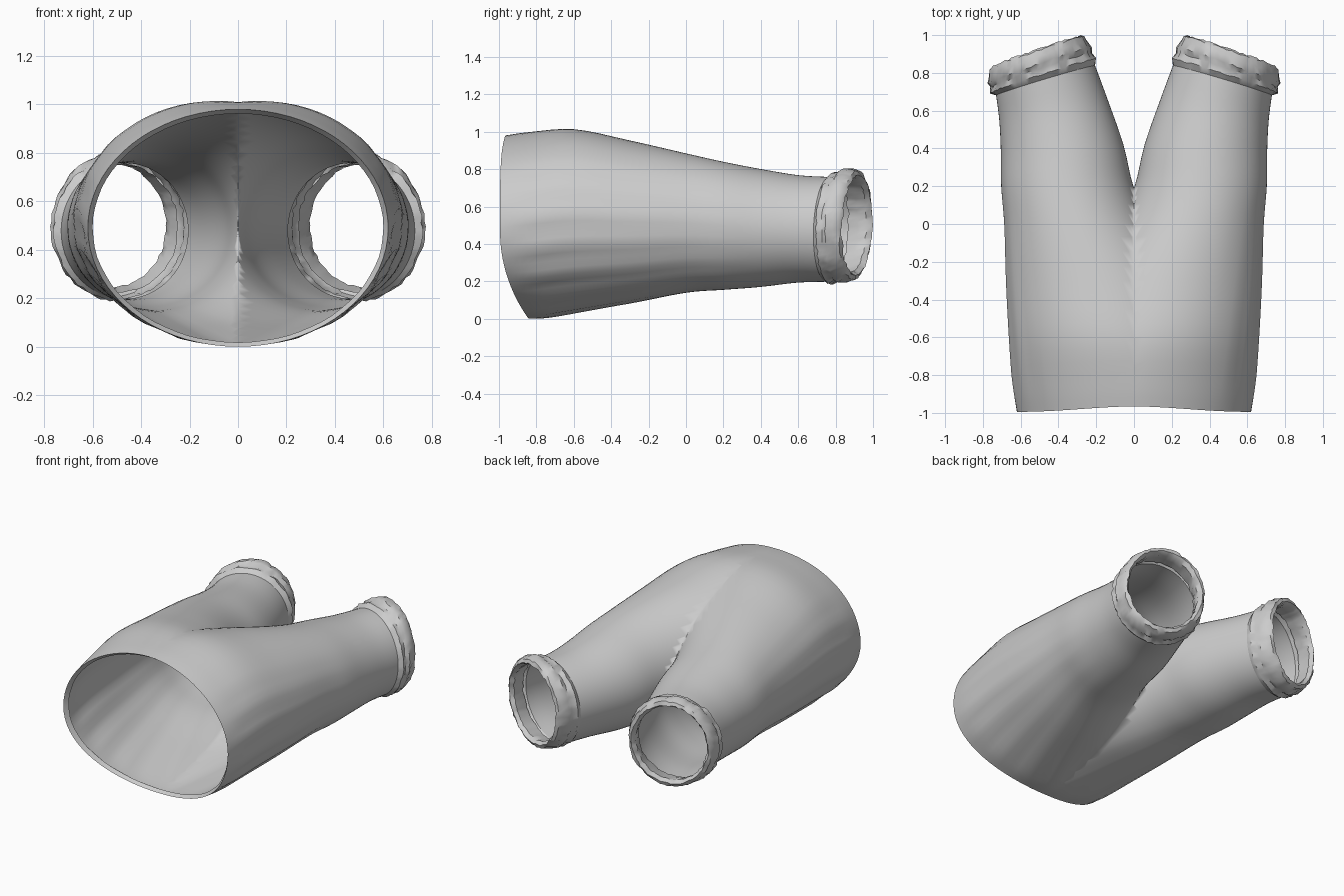
import bpy, bmesh, math, random
from mathutils import Vector

if "Cube" in bpy.data.objects:
    bpy.data.objects.remove(bpy.data.objects["Cube"])

random.seed(4)
N = 72      # points around each cross-section
SUB = 4     # in-between sections per station

# Leg tube stations: centre y, centre x, half width, centre z, half height, cuff tilt
BODY = [
    (-0.985, 0.00, 0.620, 0.490, 0.490, 0.0),
    (-0.85, 0.03, 0.610, 0.502, 0.496, 0.0),
    (-0.60, 0.10, 0.560, 0.525, 0.488, 0.0),
    (-0.30, 0.19, 0.487, 0.518, 0.435, 0.0),
    (0.00, 0.30, 0.387, 0.512, 0.372, 0.0),
    (0.20, 0.353, 0.350, 0.497, 0.342, 0.0),
    (0.40, 0.380, 0.325, 0.485, 0.315, 0.05),
    (0.60, 0.425, 0.288, 0.480, 0.287, 0.18),
    (0.76, 0.468, 0.262, 0.478, 0.280, 0.30),
]
# Bunched cuff: steps out, ripples, then turns back inside
CUFF = [
    (0.785, 0.480, 0.280, 0.485, 0.298, 0.32),
    (0.815, 0.490, 0.268, 0.490, 0.292, 0.34),
    (0.840, 0.497, 0.274, 0.495, 0.305, 0.35),
    (0.875, 0.507, 0.258, 0.500, 0.300, 0.35),
    (0.905, 0.515, 0.250, 0.500, 0.290, 0.35),
    (0.915, 0.517, 0.232, 0.500, 0.268, 0.35),
    (0.890, 0.512, 0.215, 0.500, 0.252, 0.35),
    (0.840, 0.502, 0.225, 0.495, 0.258, 0.34),
    (0.790, 0.487, 0.240, 0.490, 0.266, 0.32),
]
# Front waist hem turned inward
HEM = (-0.955, 0.00, 0.600, 0.490, 0.472, 0.0)


def spline(stations):
    """Catmull-Rom through the stations."""
    out = []
    last = len(stations) - 1
    for i in range(last):
        p = [stations[min(max(i + k, 0), last)] for k in (-1, 0, 1, 2)]
        for j in range(SUB):
            t = j / SUB
            out.append(tuple(
                0.5 * (2 * b + (c - a) * t + (2 * a - 5 * b + 4 * c - d) * t * t
                       + (3 * b - a - 3 * c + d) * t ** 3)
                for a, b, c, d in zip(*p)))
    return out + [stations[-1]]


def section(st, rough):
    y, cx, a, zc, b, tilt = st
    fade = max(0.0, min(1.0, (-y + 0.4) / 1.2)) * min(1.0, max(0.0, (y + 0.985) / 0.2))
    front = max(0.0, min(1.0, (-y - 0.35) / 0.63)) ** 1.5
    pts = []
    for k in range(N):
        t = 2 * math.pi * k / N
        c, s = math.cos(t), math.sin(t)
        # soft pleats along the sides and underside
        side = max(0.0, math.cos(t + 0.6))
        r = 1 + 0.013 * fade * side * math.sin(t * 19) + rough * random.uniform(-1, 1)
        x, z = cx + a * r * c, zc + b * r * s
        # raked waist opening
        low = max(0.0, -s)
        dy = front * (0.145 * low ** 2.2 + 0.02 * max(0.0, s) ** 6 - 0.01 * abs(c))
        # angled leg opening
        dy += -tilt * (x - cx) + tilt * 0.1 * (z - zc) + rough * 0.25 * random.uniform(-1, 1)
        pts.append(Vector((x, y + dy, z)))
    return pts


def add_loft(name, rings):
    bm = bmesh.new()
    rows = [[bm.verts.new(p) for p in r] for r in rings]
    for r0, r1 in zip(rows, rows[1:]):
        for k in range(N):
            n = (k + 1) % N
            bm.faces.new((r0[k], r0[n], r1[n], r1[k]))
    # cut at the centre seam; the mirrored half closes the crotch
    bmesh.ops.bisect_plane(bm, geom=bm.verts[:] + bm.edges[:] + bm.faces[:], dist=1e-5,
                           plane_co=(0, 0, 0), plane_no=(1, 0, 0), clear_inner=True)
    bmesh.ops.recalc_face_normals(bm, faces=bm.faces[:])
    me = bpy.data.meshes.new(name)
    bm.to_mesh(me)
    bm.free()
    ob = bpy.data.objects.new(name, me)
    bpy.context.collection.objects.link(ob)
    m = ob.modifiers.new("mirror", 'MIRROR')
    m.use_clip = True
    m.merge_threshold = 0.002
    bpy.ops.object.select_all(action='DESELECT')
    ob.select_set(True)
    bpy.context.view_layer.objects.active = ob
    bpy.ops.object.shade_smooth_by_angle(angle=math.radians(40))
    return ob


# Garment body with both legs
body = [section(HEM, 0)] + [section(s, 0) for s in spline(BODY)]
add_loft("shorts_body", body)

# Crumpled leg cuffs
cuff = [body[-1]] + [section(s, 0.018) for s in CUFF]
add_loft("leg_cuffs", cuff)
